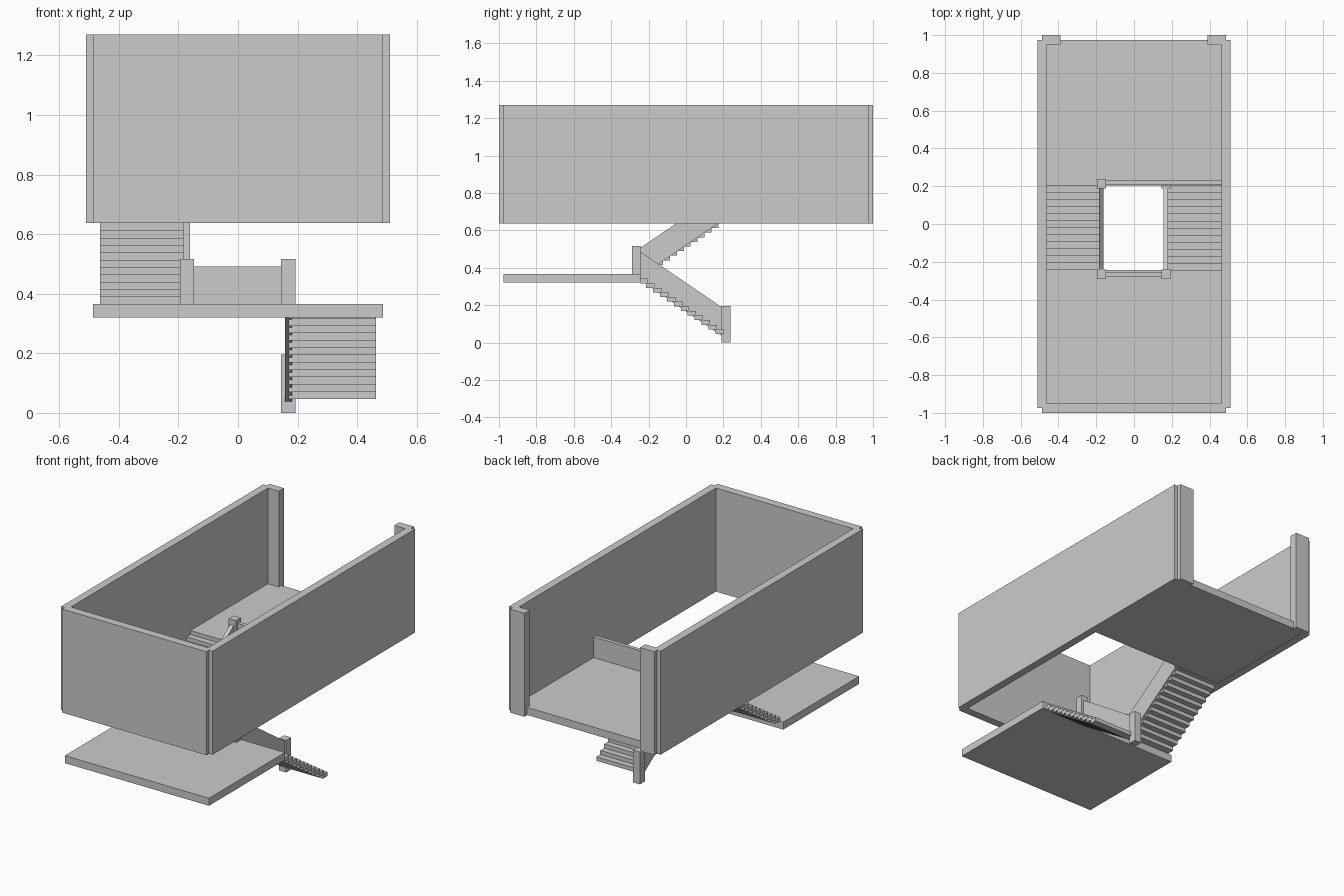
import bpy

if "Cube" in bpy.data.objects:
    bpy.data.objects.remove(bpy.data.objects["Cube"])

def mesh(name, verts, faces):
    me = bpy.data.meshes.new(name)
    me.from_pydata(verts, [], faces)
    me.update()
    ob = bpy.data.objects.new(name, me)
    bpy.context.collection.objects.link(ob)
    return ob

QUADS = [(0, 3, 2, 1), (4, 5, 6, 7), (0, 1, 5, 4), (1, 2, 6, 5), (2, 3, 7, 6), (3, 0, 4, 7)]

def box_data(x0, x1, y0, y1, z0, z1):
    return [(x, y, z) for z in (z0, z1) for x, y in ((x0, y0), (x1, y0), (x1, y1), (x0, y1))]

def box(name, *b):
    return mesh(name, box_data(*b), QUADS)

LEVEL = 0.32              # height between floors
SLAB = 0.046              # floor thickness
Y0, Y1 = -0.243, 0.203    # stairwell extent
STEPS = 12
RISE, RUN = LEVEL / (STEPS + 1), (Y1 - Y0) / STEPS

def flight(name, x0, x1, base, up):
    # treads are thin overlapping slabs; up = +1 climbs to the back, -1 to the front
    verts, faces = [], []
    for i in range(STEPS):
        top = base + SLAB + RISE * (i + 1)
        a = (Y0 if up > 0 else Y1) + up * RUN * i
        b = a + up * (RUN + (0.008 if i < STEPS - 1 else 0))
        n = len(verts)
        verts += box_data(x0, x1, min(a, b), max(a, b), top - RISE, top)
        faces += [tuple(n + k for k in f) for f in QUADS]
    mesh(name + "_steps", verts, faces)

def stair_panel(name, x0, x1, base, up):
    # sloped solid balustrade between two newel posts
    lo, hi = (-0.242, 0.193) if up > 0 else (0.193, -0.242)
    prof = [(lo, base + 0.035), (hi, base + 0.332), (hi, base + 0.485), (lo, base + 0.188)]
    if up < 0:
        prof.reverse()
    verts = [(x, y, z) for x in (x0, x1) for y, z in prof]
    mesh(name + "_panel", verts, QUADS)

# floors
box("landing_floor", -0.487, 0.487, -0.975, Y0, LEVEL, LEVEL + SLAB)
box("upper_floor", -0.487, 0.487, Y1, 0.975, 2 * LEVEL, 2 * LEVEL + SLAB)

# walls
ZB, ZT = 0.638, 1.27
box("front_wall", -0.487, 0.487, -1.0, -0.95, ZB, ZT)
for s, side in ((-1, "left"), (1, "right")):
    a, b = sorted((s * 0.463, s * 0.511))
    box(side + "_wall", a, b, -0.975, 0.975, ZB, ZT)
    a, b = sorted((s * 0.39, s * 0.487))
    box(side + "_back_return", a, b, 0.95, 1.0, ZB, ZT)

# stairs
flight("lower", 0.17, 0.463, 0, -1)
stair_panel("lower", 0.157, 0.181, 0, -1)
flight("upper", -0.463, -0.17, LEVEL, 1)
stair_panel("upper", -0.185, -0.161, LEVEL, 1)

# newel posts
for name, x, y, z in (("ground_post", 0.169, 0.213, 0),
                      ("landing_post_right", 0.169, -0.266, LEVEL),
                      ("landing_post_left", -0.171, -0.266, LEVEL),
                      ("upper_post", -0.171, 0.213, 2 * LEVEL)):
    box(name, x - 0.024, x + 0.024, y - 0.024, y + 0.024, z, z + 0.196)

# level balustrades
box("landing_balustrade", -0.147, 0.147, -0.277, -0.253, LEVEL + 0.03, LEVEL + 0.172)
box("upper_balustrade", -0.147, 0.465, 0.206, 0.23, 2 * LEVEL + 0.03, 2 * LEVEL + 0.172)
